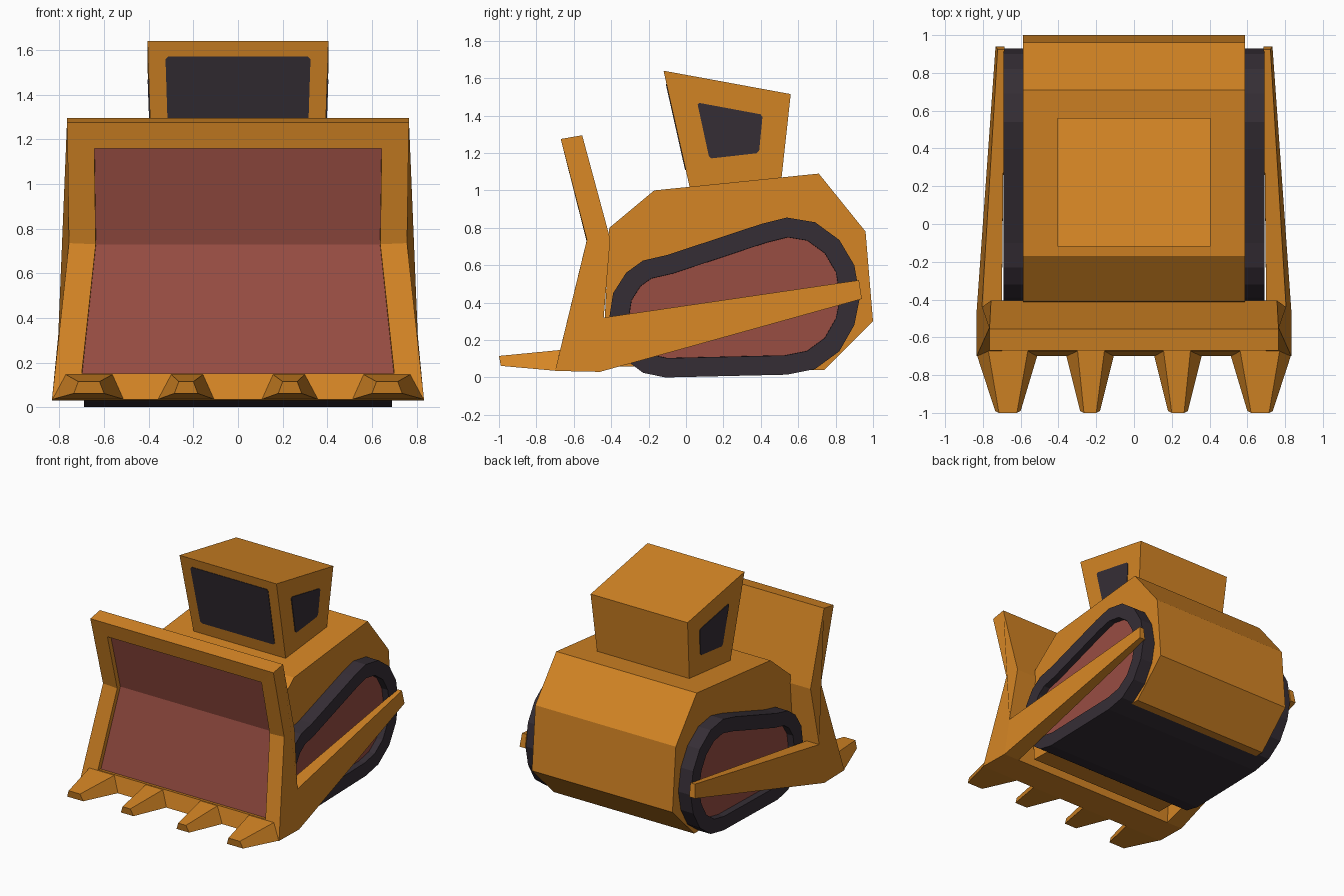
import bpy, bmesh
from mathutils import Vector

if "Cube" in bpy.data.objects:
    bpy.data.objects.remove(bpy.data.objects["Cube"])


def material(name, rgb):
    m = bpy.data.materials.new(name)
    m.diffuse_color = (*rgb, 1)
    m.use_nodes = True
    m.node_tree.nodes["Principled BSDF"].inputs["Base Color"].default_value = m.diffuse_color
    return m


ORANGE = material("orange paint", (0.66, 0.235, 0.018))
RED = material("dull red", (0.315, 0.075, 0.055))
DARK = material("dark rubber", (0.036, 0.027, 0.036))


def loft(loop_a, loop_b):
    """Closed solid between two matching loops; returns bmesh, caps and side faces."""
    bm = bmesh.new()
    a = [bm.verts.new(p) for p in loop_a]
    b = [bm.verts.new(p) for p in loop_b]
    n = len(a)
    caps = [bm.faces.new(a), bm.faces.new(b)]
    sides = [bm.faces.new((a[i], a[(i + 1) % n], b[(i + 1) % n], b[i])) for i in range(n)]
    bmesh.ops.recalc_face_normals(bm, faces=bm.faces[:])
    return bm, caps, sides


def finish(bm, name, *mats):
    me = bpy.data.meshes.new(name)
    bm.to_mesh(me)
    bm.free()
    for m in mats:
        me.materials.append(m)
    ob = bpy.data.objects.new(name, me)
    bpy.context.collection.objects.link(ob)
    return ob


def recess(bm, faces, rim, depth):
    """Leave a flat rim, sink the middle and give it the second material."""
    bmesh.ops.inset_region(bm, faces=faces, thickness=rim, use_even_offset=True)
    bmesh.ops.inset_region(bm, faces=faces, thickness=0.001, depth=-depth, use_even_offset=True)
    for f in faces:
        f.material_index = 1


def span(profile, half):
    """Mirror a (y, z) profile to both sides of x = 0."""
    return [[(s * half, y, z) for y, z in profile] for s in (-1, 1)]


# Main body
body = [(-0.41, 0.80), (-0.17, 1.0), (0.71, 1.09), (0.96, 0.78),
        (1.0, 0.30), (0.74, 0.04), (-0.42, 0.06), (-0.435, 0.30)]
finish(loft(*span(body, 0.587))[0], "body", ORANGE)

# Tracks: one wide loop with recessed red side panels
track = [(-0.41, 0.32), (-0.39, 0.45), (-0.32, 0.56), (-0.23, 0.625), (-0.10, 0.655),
         (0.40, 0.82), (0.54, 0.855), (0.69, 0.83), (0.82, 0.735), (0.90, 0.60),
         (0.93, 0.43), (0.90, 0.28), (0.82, 0.14), (0.69, 0.045), (0.54, 0.015),
         (-0.11, 0.0), (-0.23, 0.025), (-0.33, 0.10), (-0.39, 0.20)]
bm, caps, _ = loft(*span(track, 0.69))
for cap in caps:
    recess(bm, [cap], 0.103, 0.05)
finish(bm, "tracks", DARK, RED)

# Blade: bent section that flares towards the ground, red recessed front
blade = [(0.765, -0.67, 1.275), (0.757, -0.53, 0.735), (0.833, -0.70, 0.035),
         (0.833, -0.46, 0.03), (0.805, -0.44, 0.32), (0.757, -0.405, 0.74),
         (0.765, -0.555, 1.295)]
bm, caps, sides = loft([(-x, y, z) for x, y, z in blade], blade)
recess(bm, sides[:2], 0.12, 0.035)
finish(bm, "blade", ORANGE, RED)

# Teeth: inner and outer pair on each side (base x range, tip x range)
for s, side in ((-1, "left"), (1, "right")):
    for kind, b0, b1, t0, t1 in (("inner", 0.105, 0.36, 0.18, 0.285),
                                 ("outer", 0.51, 0.833, 0.60, 0.735)):
        base = [(s * b0, -0.69, 0.035), (s * b1, -0.69, 0.035),
                (s * (b1 - 0.06), -0.66, 0.148), (s * (b0 + 0.05), -0.66, 0.148)]
        tip = [(s * t0, -0.99, 0.062), (s * t1, -0.99, 0.062),
               (s * (t1 - 0.02), -1.0, 0.115), (s * (t0 + 0.02), -1.0, 0.115)]
        finish(loft(base, tip)[0], f"{kind}_tooth_{side}", ORANGE)

    # Push arm from blade to rear of track
    front = [(s * 0.70, -0.44, 0.32), (s * 0.805, -0.44, 0.32),
             (s * 0.833, -0.46, 0.03), (s * 0.70, -0.46, 0.03)]
    back = [(s * 0.685, 0.925, 0.52), (s * 0.722, 0.925, 0.52),
            (s * 0.733, 0.94, 0.42), (s * 0.685, 0.94, 0.42)]
    finish(loft(front, back)[0], f"push_arm_{side}", ORANGE)

# Cab
cab = [(0.405, -0.12, 1.64), (0.405, 0.56, 1.515), (0.385, 0.51, 1.06), (0.385, 0.02, 1.015)]
finish(loft([(-x, y, z) for x, y, z in cab], cab)[0], "cab", ORANGE)


def window(name, pts, out):
    """Thin plate with slightly clipped corners."""
    pts = [Vector(p) for p in pts]
    loop = []
    for i, p in enumerate(pts):
        for q in (pts[i - 1], pts[(i + 1) % 4]):
            loop.append(p + (q - p).normalized() * 0.012)
    o = Vector(out)
    finish(loft([p - o * 0.004 for p in loop], [p + o * 0.004 for p in loop])[0], name, DARK)


def cab_x(z):
    return 0.385 + 0.02 * (z - 1.04) / 0.54


def cab_y(z):
    return 0.02 - 0.14 * (z - 1.015) / 0.625


# Windows on front and both sides
window("front_window", [(x, cab_y(z), z) for x, z in
       ((-0.325, 1.57), (0.325, 1.57), (0.31, 1.11), (-0.31, 1.11))], (0, -1, 0))
for s, side in ((-1, "left"), (1, "right")):
    window(f"side_window_{side}", [(s * cab_x(z), y, z) for y, z in
           ((0.06, 1.47), (0.41, 1.405), (0.39, 1.20), (0.125, 1.17))], (s, 0, 0))
